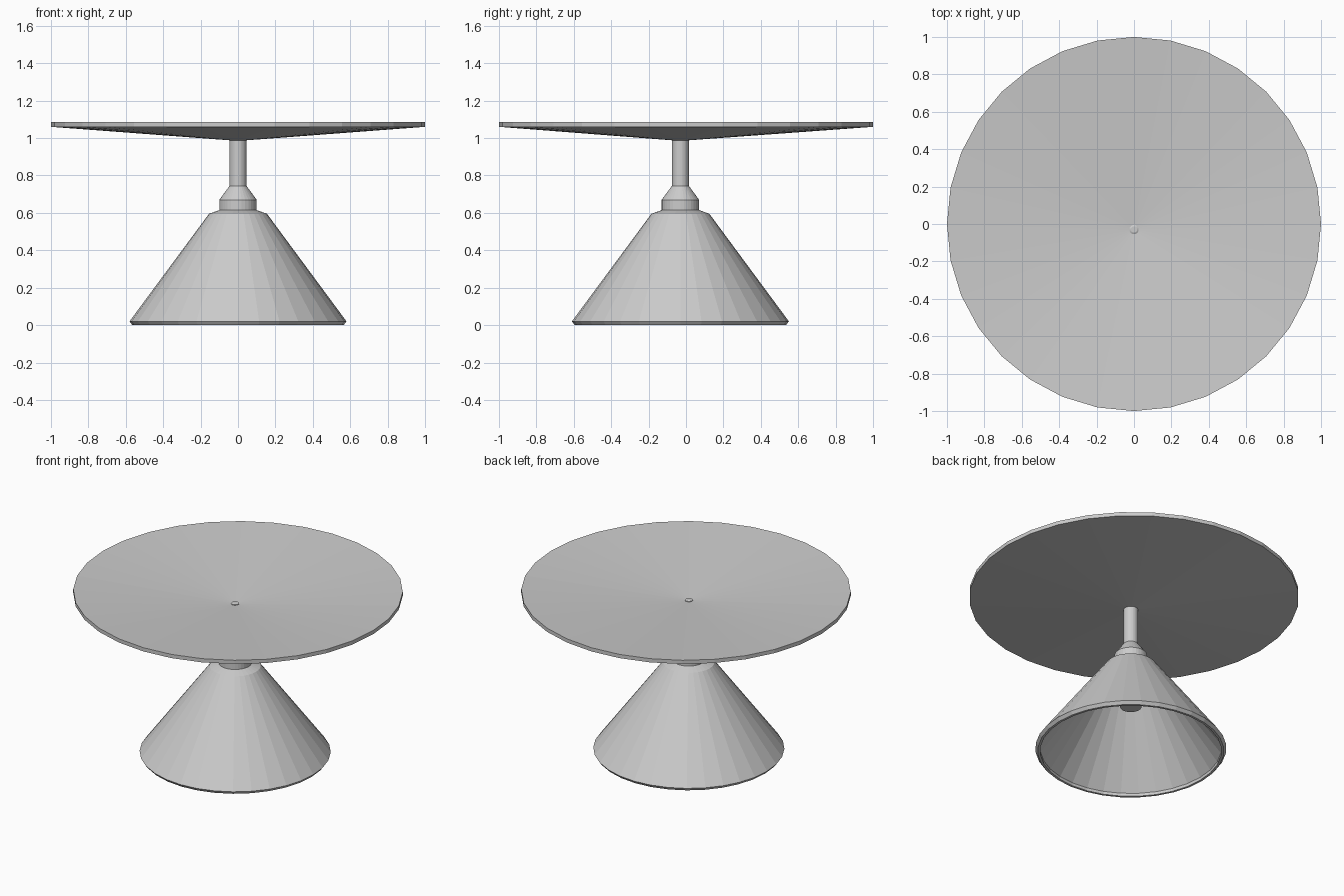
import bpy
import bmesh
from math import cos, sin, tau

cube = bpy.data.objects.get("Cube")
if cube:
    bpy.data.objects.remove(cube, do_unlink=True)

AXIS_Y = -0.03  # the pedestal stands slightly forward of the table top centre

grey = bpy.data.materials.new("light_grey")
grey.use_nodes = True
colour = (0.6, 0.6, 0.6, 1)
grey.diffuse_color = colour
grey.node_tree.nodes["Principled BSDF"].inputs["Base Color"].default_value = colour


def turned(name, profile, sides=32):
    """Lathe a flat-faced part from (radius, z, centre y) rings; radius 0 makes a tip."""
    bm = bmesh.new()
    rings = []
    for r, z, y in profile:
        count = sides if r else 1
        rings.append([bm.verts.new((r * cos(tau * i / sides), y + r * sin(tau * i / sides), z))
                      for i in range(count)])
    for a, b in zip(rings, rings[1:]):
        for i in range(sides):
            j = (i + 1) % sides
            corners = [a[i % len(a)], a[j % len(a)], b[j % len(b)], b[i % len(b)]]
            bm.faces.new(list(dict.fromkeys(corners)))
    bmesh.ops.recalc_face_normals(bm, faces=bm.faces)
    mesh = bpy.data.meshes.new(name)
    bm.to_mesh(mesh)
    bm.free()
    mesh.materials.append(grey)
    obj = bpy.data.objects.new(name, mesh)
    bpy.context.collection.objects.link(obj)
    return obj


def on_axis(points):
    return [(r, z, AXIS_Y) for r, z in points]


# Hollow cone foot with a chamfered rim
turned("cone_base", on_axis([
    (0, 0.615), (0.1, 0.615), (0.155, 0.595), (0.58, 0.02), (0.565, 0),
    (0.55, 0), (0.55, 0.02), (0.14, 0.575), (0, 0.59)]))

# Collar tapering up to the stem
turned("collar", on_axis([
    (0, 0.61), (0.1, 0.61), (0.1, 0.67), (0.045, 0.745), (0, 0.745)]))

# Upright stem, and its lower end inside the foot
turned("stem", on_axis([(0, 0.72), (0.045, 0.72), (0.045, 1.0), (0, 1.0)]))
turned("inner_rod", on_axis([(0, 0.31), (0.065, 0.31), (0.065, 0.6), (0, 0.6)]))

# Shallow dished table top with its low point over the stem
turned("table_top", [
    (0, 0.985, AXIS_Y), (0.045, 0.988, AXIS_Y), (1, 1.06, 0), (1, 1.085, 0),
    (0.025, 1.01, AXIS_Y), (0, 1.01, AXIS_Y)])

# Small fixing button in the middle of the top
turned("centre_button", on_axis([
    (0, 1.0), (0.025, 1.0), (0.025, 1.014), (0.017, 1.018), (0, 1.018)]), 16)
